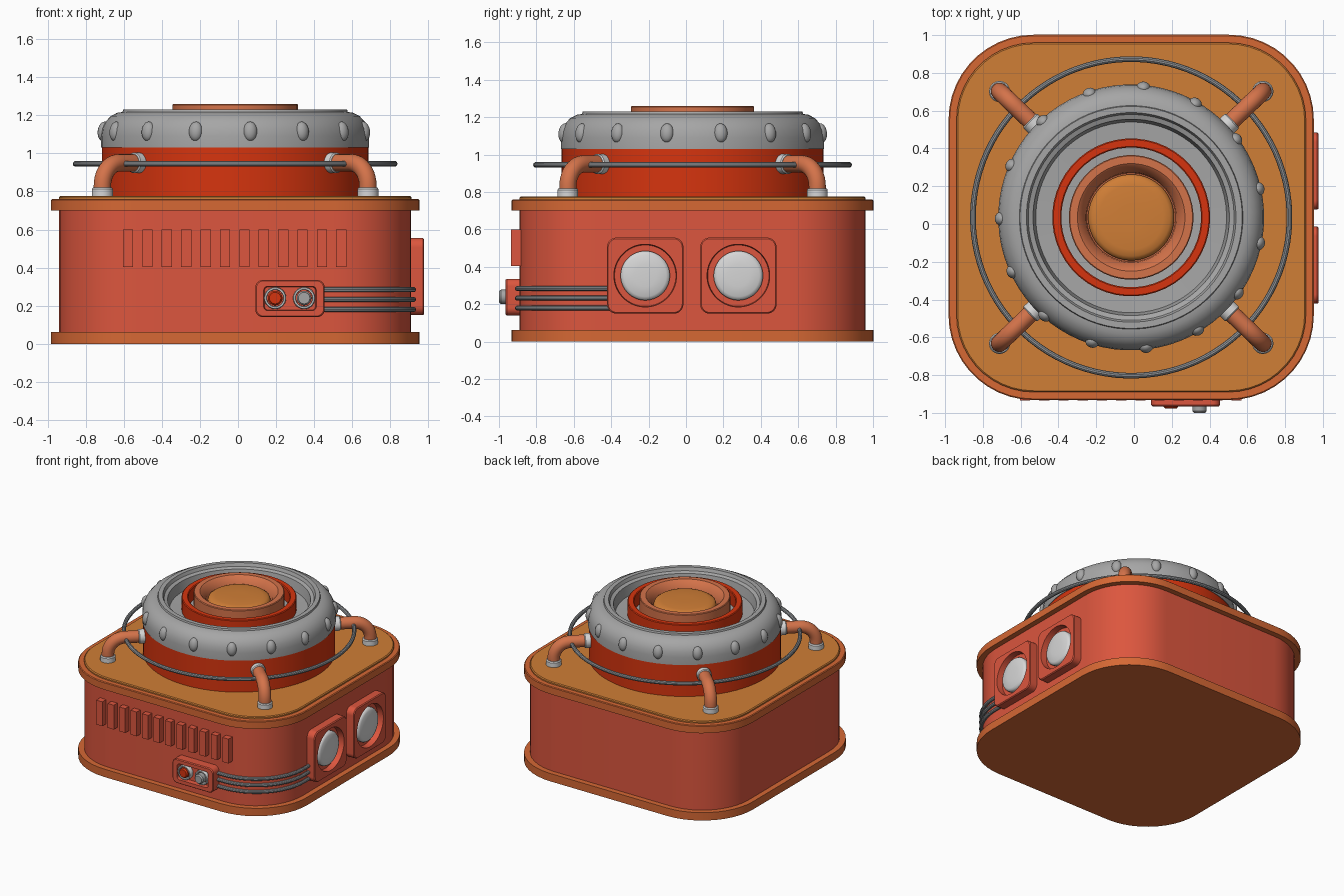
import bpy, bmesh, math
from mathutils import Vector, Matrix

if "Cube" in bpy.data.objects:
    bpy.data.objects.remove(bpy.data.objects["Cube"])

CX, CY = -0.015, 0.035          # centre of the housing
N_ARC = 11
N = 4 * (N_ARC + 1)


def material(name, r, g, b):
    lin = [((c / 255 + 0.055) / 1.055) ** 2.4 if c > 10 else c / 255 / 12.92 for c in (r, g, b)]
    m = bpy.data.materials.new(name)
    m.diffuse_color = (*lin, 1)
    m.use_nodes = True
    m.node_tree.nodes["Principled BSDF"].inputs["Base Color"].default_value = m.diffuse_color
    return m


CORAL = material("coral_red", 220, 86, 62)
ORANGE = material("burnt_orange", 214, 104, 52)
OCHRE = material("ochre", 208, 126, 54)
RED = material("deep_red", 214, 52, 14)
TERRA = material("terracotta", 212, 115, 74)
GREY = material("grey_metal", 166, 166, 166)
STEEL = material("steel_wire", 146, 149, 152)
WHITE = material("pale_grey", 214, 214, 214)


def finish(name, bm, mat, matrix=None, angle=35):
    if matrix:
        bm.transform(matrix)
    bmesh.ops.recalc_face_normals(bm, faces=bm.faces)
    me = bpy.data.meshes.new(name)
    bm.to_mesh(me)
    bm.free()
    me.materials.append(mat)
    ob = bpy.data.objects.new(name, me)
    bpy.context.collection.objects.link(ob)
    bpy.ops.object.select_all(action='DESELECT')
    bpy.context.view_layer.objects.active = ob
    ob.select_set(True)
    bpy.ops.object.shade_smooth_by_angle(angle=math.radians(angle))
    return ob


def loft(name, loops, mat, matrix=None, caps=True, closed=False):
    """Skin rings of equal point count; optionally cap the ends."""
    bm = bmesh.new()
    rings = [[bm.verts.new(p) for p in lp] for lp in loops]
    n = len(rings[0])
    pairs = list(zip(rings, rings[1:]))
    if closed:
        pairs.append((rings[-1], rings[0]))
    for a, b in pairs:
        for i in range(n):
            bm.faces.new((a[i], a[(i + 1) % n], b[(i + 1) % n], b[i]))
    if caps and not closed:
        bm.faces.new(rings[0][::-1])
        bm.faces.new(rings[-1])
    return finish(name, bm, mat, matrix)


def rrect(hx, hy, r, z):
    pts = []
    for k, (sx, sy) in enumerate(((1, 1), (-1, 1), (-1, -1), (1, -1))):
        for j in range(N_ARC + 1):
            a = math.radians(90 * k + 90 * j / N_ARC)
            pts.append((sx * (hx - r) + r * math.cos(a), sy * (hy - r) + r * math.sin(a), z))
    return pts


def circle(r, z, n=N):
    return [(r * math.cos(2 * math.pi * (i + .5) / n), r * math.sin(2 * math.pi * (i + .5) / n), z)
            for i in range(n)]


def lathe(name, profile, mat, matrix, n=N, closed=False):
    return loft(name, [circle(r, z, n) for r, z in profile], mat, matrix, closed=closed)


def tube(name, path, r, normal, mat, n=12):
    """Round tube along a planar path whose plane has the given normal."""
    path, normal = [Vector(p) for p in path], Vector(normal).normalized()
    loops = []
    for i, p in enumerate(path):
        t = (path[min(i + 1, len(path) - 1)] - path[max(i - 1, 0)]).normalized()
        side = normal.cross(t)
        loops.append([p + r * (math.cos(2 * math.pi * k / n) * side + math.sin(2 * math.pi * k / n) * normal)
                      for k in range(n)])
    return loft(name, loops, mat)


def frame(o, x, y, z):
    m = Matrix((x, y, z)).transposed().to_4x4()
    m.translation = o
    return m


def front(x, z, y=-0.89):
    return frame((x, y, z), (1, 0, 0), (0, 0, 1), (0, -1, 0))


def right(y, z, x=0.90):
    return frame((x, y, z), (0, 1, 0), (0, 0, 1), (1, 0, 0))


MID = Matrix.Translation((CX, CY, 0))

# housing: base plate, body, top rim, top panel
P, B = 0.967, 0.924
loft("base_plate", [rrect(P, P, .45, 0), rrect(P, P, .45, .063)], ORANGE, MID)
loft("body", [rrect(B, B, .41, .05), rrect(B, B, .41, .71)], CORAL, MID)
loft("top_rim", [rrect(P, P, .45, .70), rrect(P, P, .45, .755), rrect(P - .006, P - .006, .444, .76)], ORANGE, MID)
loft("top_panel", [rrect(.925, .925, .41, .74), rrect(.925, .925, .41, .77), rrect(.918, .918, .403, .776)],
     OCHRE, MID)

# drum and knurled ring
lathe("drum", [(.70, .76), (.70, 1.04)], RED, MID, 72)
lathe("knurled_ring", [(.45, 1.03), (.704, 1.03), (.704, 1.09), (.698, 1.13), (.682, 1.165), (.655, 1.195),
                       (.62, 1.213), (.592, 1.217), (.588, 1.23), (.555, 1.23), (.545, 1.205), (.52, 1.195),
                       (.505, 1.12), (.30, 1.11), (.30, 1.03)], GREY, MID, 72, closed=True)
bm = bmesh.new()
for i in range(15):
    a = math.radians(-90 + 6.6 + 24 * i)
    m = (MID @ Matrix.Rotation(a, 4, 'Z') @ Matrix.Translation((.69, 0, 1.115))
         @ Matrix.Rotation(-.12, 4, 'Y') @ Matrix.Diagonal((.032, .037, .052, 1)))
    bmesh.ops.create_uvsphere(bm, u_segments=16, v_segments=10, radius=1, matrix=m)
finish("ring_bumps", bm, GREY, angle=60)

# nested rings and button in the middle
lathe("inner_red_ring", [(.418, 1.06), (.418, 1.215), (.412, 1.22), (.376, 1.22), (.37, 1.215), (.37, 1.06)],
      RED, MID, closed=True)
lathe("burner_cup", [(.33, 1.06), (.33, 1.255), (.325, 1.26), (.285, 1.26), (.278, 1.255), (.24, 1.205),
                     (.235, 1.17), (.20, 1.17)], TERRA, MID)
lathe("centre_button", [(.228, 1.16), (.228, 1.195), (.222, 1.21), (.205, 1.222), (.17, 1.228), (.06, 1.23)],
      OCHRE, MID)

# guard wire around the drum
lathe("guard_wire", [(.838 + .015 * math.cos(k * math.pi / 5), .945 + .015 * math.sin(k * math.pi / 5))
                     for k in range(10)], STEEL, MID, 96, closed=True)

# four elbow pipes with collars
for sx in (-1, 1):
    for sy in (-1, 1):
        d = Vector((-sx * .697, -sy * .667, 0)).normalized()
        foot = Vector((CX + sx * .697, CY + sy * .667, 0))
        R, top = .12, .95
        path = [foot + Vector((0, 0, .77))]
        for k in range(11):
            a = math.pi / 2 * k / 10
            path.append(foot + d * R * (1 - math.cos(a)) + Vector((0, 0, top - R + R * math.sin(a))))
        path.append(foot + d * .30 + Vector((0, 0, top)))
        side = d.cross(Vector((0, 0, 1)))
        tag = ("left" if sx < 0 else "right") + ("_front" if sy < 0 else "_back")
        tube("pipe_" + tag, path, .046, side, TERRA, 20)
        lathe("pipe_foot_" + tag, [(.056, .77), (.056, .812), (.05, .82)], WHITE,
              Matrix.Translation(foot), 28)
        end = foot + d * .225 + Vector((0, 0, top))
        lathe("pipe_collar_" + tag, [(.048, -.003), (.054, .003), (.054, .05)], WHITE,
              frame(end, side, d.cross(side), d), 28)

# vent slats on the front
for i in range(12):
    bm = bmesh.new()
    bmesh.ops.create_cube(bm, size=1, matrix=Matrix.Translation((-.577 + .1018 * i, -.898, .502))
                          @ Matrix.Diagonal((.054, .074, .195, 1)))
    finish("vent_slat_%02d" % i, bm, CORAL)

# control box with two knobs
loft("control_box", [rrect(.182, .098, .04, -.02), rrect(.182, .098, .04, .068), rrect(.176, .092, .036, .075),
                     rrect(.138, .064, .022, .075), rrect(.134, .060, .02, .04)], CORAL, front(.273, .238))
for name, x, mat, h in (("red_knob", .195, RED, .088), ("grey_knob", .347, GREY, .11)):
    lathe(name + "_bezel", [(.058, .03), (.058, .07), (.054, .076), (.046, .076), (.043, .07), (.043, .03)],
          WHITE, front(x, .24), 32, closed=True)
    lathe(name, [(.038, .03), (.038, h - .01), (.03, h)], mat, front(x, .24), 32)

# three cables running around the front right corner
for i, z in enumerate((.18, .233, .284)):
    off = .012
    r = .41 + off
    cx, cy = CX + B - .41, CY - B + .41
    path = [(.43, cy - r, z)]
    path += [(cx + r * math.sin(math.pi / 2 * k / 16), cy - r * math.cos(math.pi / 2 * k / 16), z) for k in range(17)]
    path.append((cx + r, -.40, z))
    tube("cable_%d" % i, path, .014, (0, 0, 1), STEEL, 10)

# two gauges on the right side
for i, y in enumerate((-.218, .28)):
    loft("gauge_box_%d" % i, [rrect(.204, .203, .05, -.02), rrect(.204, .203, .05, .07), rrect(.198, .197, .046, .077),
                              circle(.168, .077), circle(.164, .03)], CORAL, right(y, .353))
    lathe("gauge_lens_%d" % i, [(.132, .02), (.132, .05), (.126, .06), (.112, .067), (.06, .072), (.02, .073)],
          WHITE, right(y, .353))
